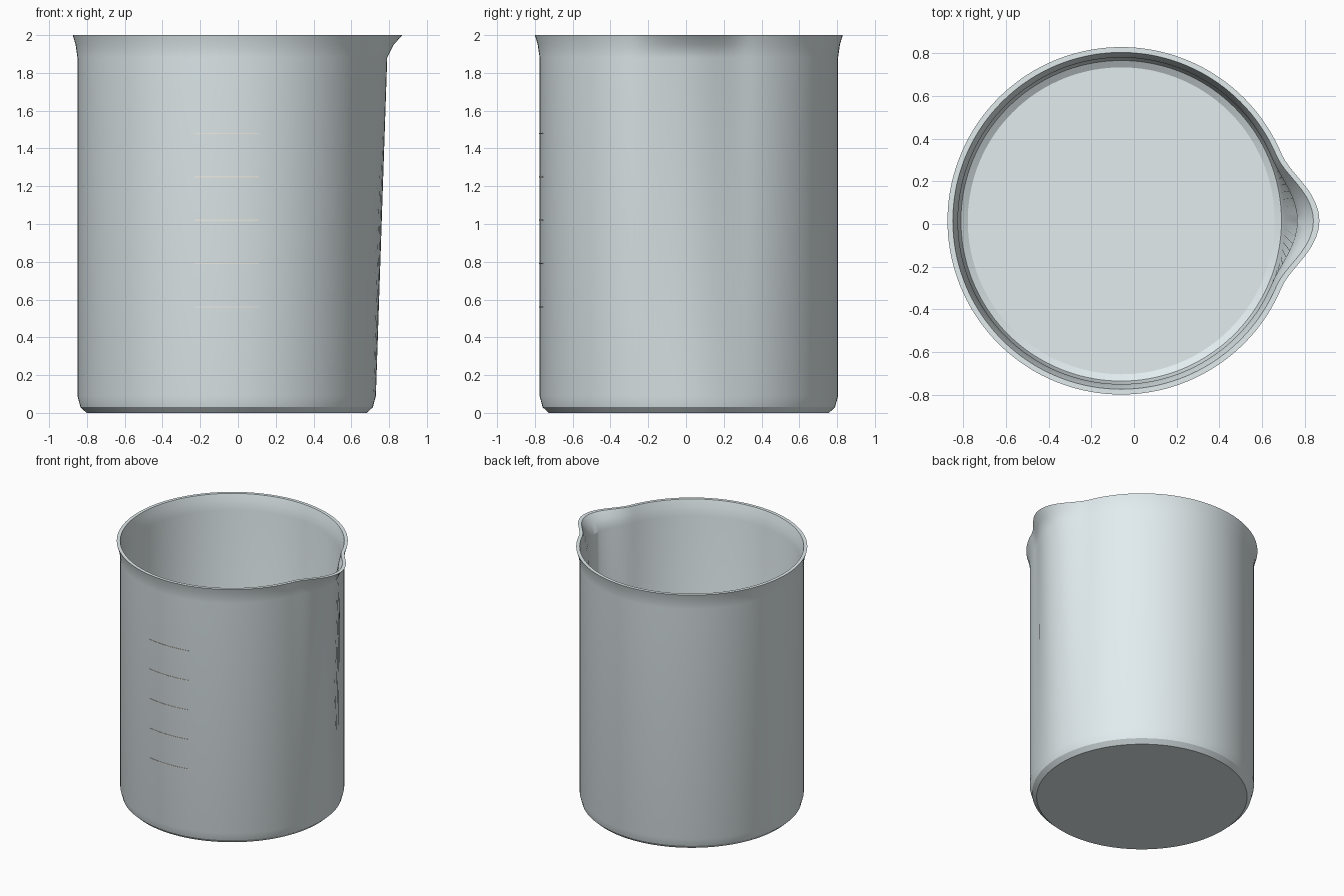
import bpy, bmesh, math

if "Cube" in bpy.data.objects:
    bpy.data.objects.remove(bpy.data.objects["Cube"])

CX, CY = -0.06, 0.015      # body axis
SEG = 144
SPOUT = math.radians(23)   # half width of the pouring lip


def material(name, rgb):
    m = bpy.data.materials.new(name)
    m.diffuse_color = (*rgb, 1)
    m.use_nodes = True
    m.node_tree.nodes["Principled BSDF"].inputs["Base Color"].default_value = m.diffuse_color
    return m


def finish(name, bm, mat):
    bmesh.ops.recalc_face_normals(bm, faces=bm.faces)
    me = bpy.data.meshes.new(name)
    bm.to_mesh(me)
    bm.free()
    me.materials.append(mat)
    ob = bpy.data.objects.new(name, me)
    bpy.context.collection.objects.link(ob)
    bpy.context.view_layer.objects.active = ob
    ob.select_set(True)
    bpy.ops.object.shade_smooth_by_angle(angle=math.radians(25))
    ob.select_set(False)
    return ob


def lip(a):
    # 1 at the spout tip (+x), fading to 0 at its sides
    a = abs((a + math.pi) % (2 * math.pi) - math.pi)
    return 0.5 * (1 + math.cos(math.pi * a / SPOUT)) if a < SPOUT else 0.0


# Glass wall: (radius, height, spout push), outside bottom to top, then inside down
profile = [(0.742, 0.0, 0), (0.774, 0.03, 0), (0.79, 0.09, 0),
           (0.79, 1.88, 0.06), (0.80, 1.95, 0.085), (0.815, 2.0, 0.115),
           (0.790, 2.0, 0.112), (0.777, 1.95, 0.085), (0.766, 1.88, 0.06),
           (0.766, 0.10, 0), (0.752, 0.05, 0), (0.72, 0.03, 0)]
glass = material("glass", (0.76, 0.84, 0.86))
bm = bmesh.new()
rings = []
for r, z, push in profile:
    ring = []
    for i in range(SEG):
        a = 2 * math.pi * i / SEG
        rr = r + push * lip(a)
        ring.append(bm.verts.new((CX + rr * math.cos(a), CY + rr * math.sin(a), z)))
    rings.append(ring)
for lo, hi in zip(rings, rings[1:]):
    for i in range(SEG):
        j = (i + 1) % SEG
        bm.faces.new((lo[i], lo[j], hi[j], hi[i]))
bm.faces.new(rings[0])     # underside
bm.faces.new(rings[-1])    # inner floor
finish("beaker_glass", bm, glass)

# Graduation lines: thin curved bands on the front
ink = material("graduation_print", (0.85, 0.83, 0.76))
for k in range(5):
    z = 0.56 + 0.23 * k
    bm = bmesh.new()
    prev = first = None
    steps = 12
    for s in range(steps + 1):
        a = math.radians(-90 - 12.4 + 24.8 * s / steps)
        sec = [bm.verts.new((CX + r * math.cos(a), CY + r * math.sin(a), z + h))
               for r, h in ((0.788, -0.003), (0.793, -0.003), (0.793, 0.003), (0.788, 0.003))]
        if prev:
            for q in range(4):
                bm.faces.new((prev[q], prev[(q + 1) % 4], sec[(q + 1) % 4], sec[q]))
        first = first or sec
        prev = sec
    bm.faces.new(first)
    bm.faces.new(prev)
    finish(f"graduation_line_{k + 1}", bm, ink)
